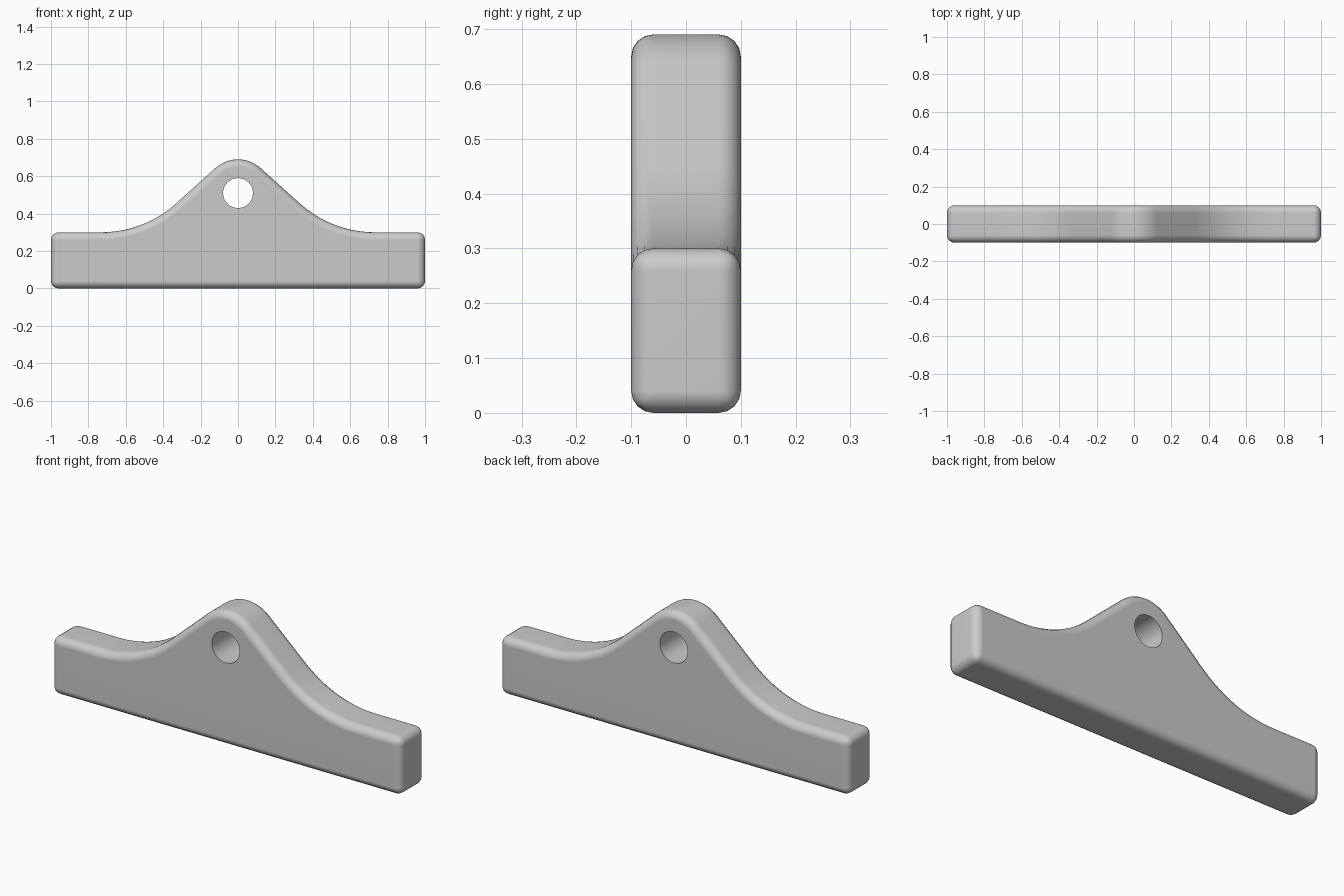
import bpy
import bmesh
from math import sin, cos, radians

cube = bpy.data.objects.get("Cube")
if cube:
    bpy.data.objects.remove(cube, do_unlink=True)

HALF_LENGTH, HALF_DEPTH, BAR_HEIGHT = 1.0, 0.1, 0.3
HOLE_Z, HOLE_RADIUS = 0.51, 0.08
CREST_RADIUS, FILLET_RADIUS = 0.18, 0.6
SLOPE = radians(42)
STEPS = 10


def arc(cx, cz, radius, start, end):
    """Points on an arc, with angles measured from straight up."""
    angles = [start + (end - start) * i / STEPS for i in range(STEPS + 1)]
    return [(cx + radius * sin(a), cz + radius * cos(a)) for a in angles]


# Right-hand half of the outline: crest, straight slope, fillet, bar end
crest = arc(0, HOLE_Z, CREST_RADIUS, 0, SLOPE)
fillet_z = BAR_HEIGHT + FILLET_RADIUS
drop = crest[-1][1] - (fillet_z - FILLET_RADIUS * cos(SLOPE))
fillet_x = crest[-1][0] + drop * cos(SLOPE) / sin(SLOPE) + FILLET_RADIUS * sin(SLOPE)
fillet = arc(fillet_x, fillet_z, -FILLET_RADIUS, SLOPE, 0)
half = crest + fillet + [(HALF_LENGTH, BAR_HEIGHT), (HALF_LENGTH, 0)]
outline = half + [(-x, z) for x, z in reversed(half[1:])]

# Extruded plate
bm = bmesh.new()
face = bm.faces.new([bm.verts.new((x, -HALF_DEPTH, z)) for x, z in outline])
extruded = bmesh.ops.extrude_face_region(bm, geom=[face])["geom"]
moved = [v for v in extruded if isinstance(v, bmesh.types.BMVert)]
bmesh.ops.translate(bm, verts=moved, vec=(0, 2 * HALF_DEPTH, 0))
bmesh.ops.recalc_face_normals(bm, faces=bm.faces)
mesh = bpy.data.meshes.new("hanger_plate")
bm.to_mesh(mesh)
bm.free()
plate = bpy.data.objects.new("hanger_plate", mesh)
bpy.context.collection.objects.link(plate)

# Rounded outer edges
bevel = plate.modifiers.new("rounded_edges", "BEVEL")
bevel.width = 0.04
bevel.segments = 4
bevel.limit_method = "ANGLE"
bevel.angle_limit = radians(40)
bevel.use_clamp_overlap = False

# Hanging hole, left with crisp rims
bpy.ops.mesh.primitive_cylinder_add(
    vertices=32, radius=HOLE_RADIUS, depth=0.5,
    location=(0, 0, HOLE_Z), rotation=(radians(90), 0, 0))
cutter = bpy.context.object
cutter.name = "hole_cutter"
cutter.hide_render = True
hole = plate.modifiers.new("hanging_hole", "BOOLEAN")
hole.operation = "DIFFERENCE"
hole.solver = "EXACT"
hole.object = cutter

# Apply the shaping steps and smooth the curved surfaces
bpy.ops.object.select_all(action="DESELECT")
plate.select_set(True)
bpy.context.view_layer.objects.active = plate
for name in ("rounded_edges", "hanging_hole"):
    bpy.ops.object.modifier_apply(modifier=name)
bpy.data.objects.remove(cutter, do_unlink=True)
bpy.ops.object.shade_smooth_by_angle(angle=radians(35))
normals = plate.modifiers.new("flat_face_normals", "WEIGHTED_NORMAL")
normals.keep_sharp = True
